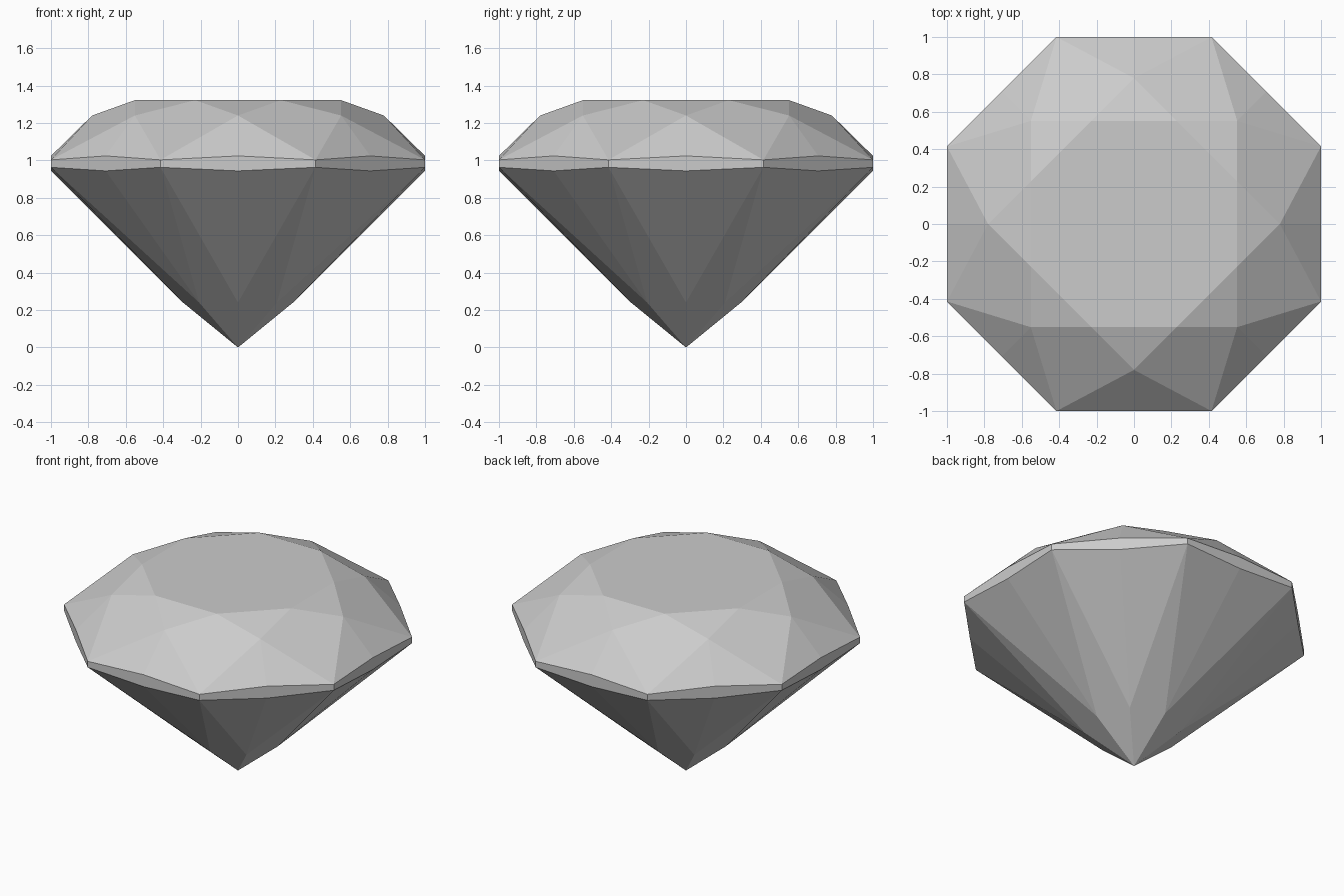
import bpy
import bmesh
from math import cos, sin, pi

default = bpy.data.objects.get("Cube")
if default:
    bpy.data.objects.remove(default, do_unlink=True)

SIDES = 8
STEP = 2 * pi / SIDES
CORNER = 1 / cos(STEP / 2)      # octagon corner radius for a flat-to-flat half width of 1

mat = bpy.data.materials.new("gem_grey")
mat.use_nodes = True
colour = (0.6, 0.6, 0.6, 1)
mat.diffuse_color = colour
mat.node_tree.nodes["Principled BSDF"].inputs["Base Color"].default_value = colour

bm = bmesh.new()


def ring(radius, z, shift):
    """Eight points; shift 0 sits on the side middles, 0.5 on the corners."""
    return [bm.verts.new((radius * cos((i + shift) * STEP),
                          radius * sin((i + shift) * STEP), z))
            for i in range(SIDES)]


# Rings from the table down to the point
table = ring(0.597, 1.322, 0.5)
crown = ring(0.78, 1.24, 0)
top_corner = ring(CORNER, 1.003, 0.5)
top_mid = ring(1, 1.024, 0)
low_corner = ring(CORNER, 0.963, 0.5)
low_mid = ring(1, 0.944, 0)
pavilion = ring(0.294, 0.24, 0)
culet = bm.verts.new((0, 0, 0))

# Facets, repeated around the stone
bm.faces.new(table)
for i in range(SIDES):
    p, n = i - 1, (i + 1) % SIDES
    for facet in (
        (table[p], crown[i], table[i]),                        # star
        (table[i], crown[i], top_corner[i], crown[n]),         # crown kite
        (crown[i], top_corner[p], top_mid[i]),                 # upper halves
        (crown[i], top_mid[i], top_corner[i]),
        (top_corner[p], low_corner[p], low_mid[i], top_mid[i]),  # girdle
        (top_mid[i], low_mid[i], low_corner[i], top_corner[i]),
        (low_corner[p], pavilion[i], low_mid[i]),              # lower halves
        (low_mid[i], pavilion[i], low_corner[i]),
        (low_corner[i], pavilion[i], culet, pavilion[n]),      # pavilion kite
    ):
        bm.faces.new(facet)
bmesh.ops.recalc_face_normals(bm, faces=bm.faces)

mesh = bpy.data.meshes.new("cut_gem")
bm.to_mesh(mesh)
bm.free()
mesh.materials.append(mat)
bpy.context.collection.objects.link(bpy.data.objects.new("cut_gem", mesh))
